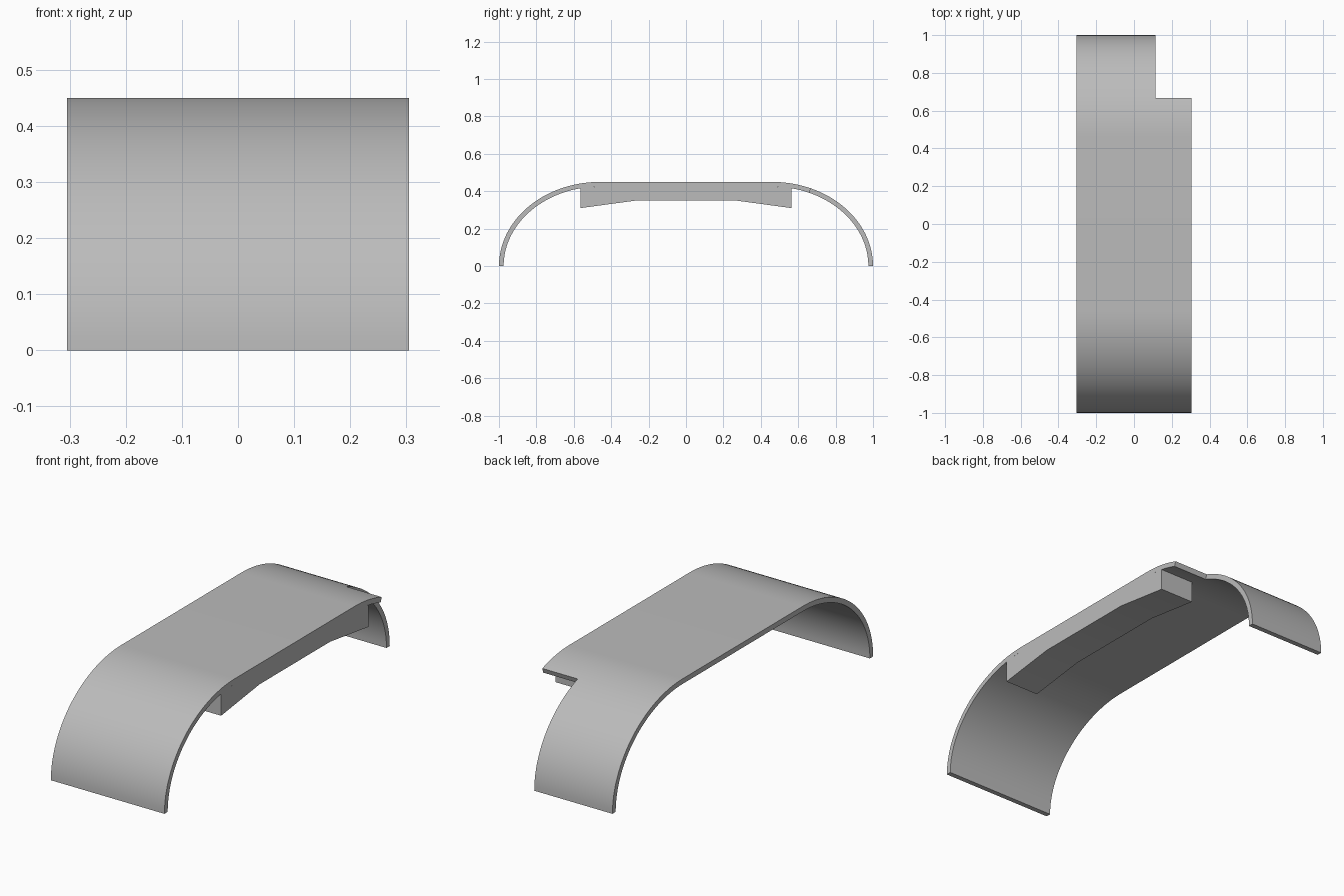
import bpy, bmesh
from math import acos, cos, sin, sqrt, pi
from mathutils import Vector

cube = bpy.data.objects.get("Cube")
if cube:
    bpy.data.objects.remove(cube)

HALF_W, STEP_X = 0.305, 0.115      # side edges and the step in the width
FLAT, RUN, TOP = 0.46, 0.54, 0.45  # flat half length, curve run, height
THICK, NOTCH_Y = 0.025, 0.667
RIB_END, RIB_KINK = 0.565, 0.27

grey = bpy.data.materials.new("plain grey")
grey.use_nodes = True
grey.diffuse_color = (0.5, 0.5, 0.5, 1)
grey.node_tree.nodes["Principled BSDF"].inputs["Base Color"].default_value = grey.diffuse_color


def finish(bm, name):
    bmesh.ops.recalc_face_normals(bm, faces=bm.faces)
    mesh = bpy.data.meshes.new(name)
    bm.to_mesh(mesh)
    bm.free()
    obj = bpy.data.objects.new(name, mesh)
    mesh.materials.append(grey)
    bpy.context.collection.objects.link(obj)
    bpy.ops.object.select_all(action='DESELECT')
    obj.select_set(True)
    bpy.context.view_layer.objects.active = obj
    bpy.ops.object.shade_smooth_by_angle(angle=0.5)
    return obj


def profile(angle, side):
    """Outer point and outward normal on one curved end."""
    point = Vector((0, side * (FLAT + RUN * cos(angle)), TOP * sin(angle)))
    normal = Vector((0, side * cos(angle) / RUN, sin(angle) / TOP)).normalized()
    return point, normal


# Curved cover: flat top, two rounded ends, one corner cut away
steps = 32
angles = [i * pi / 2 / steps for i in range(steps + 1)]
notch_angle = acos((NOTCH_Y - FLAT) / RUN)
rows = [profile(a, -1) for a in angles]
rows += [profile(a, 1) for a in sorted(angles + [notch_angle], reverse=True)]

bm = bmesh.new()
inward = {}
grid = []
for point, normal in rows:
    line = []
    for x in (-HALF_W, STEP_X, HALF_W):
        v = bm.verts.new((x, point.y, point.z))
        inward[tuple(v.co)] = normal
        line.append(v)
    grid.append(line)
for a, b in zip(grid, grid[1:]):
    for i in range(2):
        if i == 0 or b[i].co.y < NOTCH_Y + 0.001:
            bm.faces.new((a[i], a[i + 1], b[i + 1], b[i]))
bmesh.ops.delete(bm, geom=[v for v in bm.verts if not v.link_faces], context='VERTS')
shell = bmesh.ops.extrude_face_region(bm, geom=bm.faces[:], use_keep_orig=True)
for v in shell["geom"]:
    if isinstance(v, bmesh.types.BMVert):
        v.co -= inward[tuple(v.co)] * THICK
finish(bm, "curved_cover")


# Stiffening rib under the stepped side, deeper towards its ends
def underside(y):
    over = max(0, abs(y) - FLAT) / (RUN - THICK)
    return (TOP - THICK) * sqrt(1 - over * over)


outline = [(-RIB_END, 0.31), (-RIB_KINK, 0.35), (RIB_KINK, 0.35), (RIB_END, 0.31)]
for y in (RIB_END, 0.53, 0.495, FLAT, -FLAT, -0.495, -0.53, -RIB_END):
    outline.append((y, underside(y)))
bm = bmesh.new()
face = bm.faces.new([bm.verts.new((0.12, y, z)) for y, z in outline])
side = bmesh.ops.extrude_face_region(bm, geom=[face], use_keep_orig=True)
moved = [v for v in side["geom"] if isinstance(v, bmesh.types.BMVert)]
bmesh.ops.translate(bm, vec=(HALF_W - 0.12, 0, 0), verts=moved)
finish(bm, "stiffening_rib")
